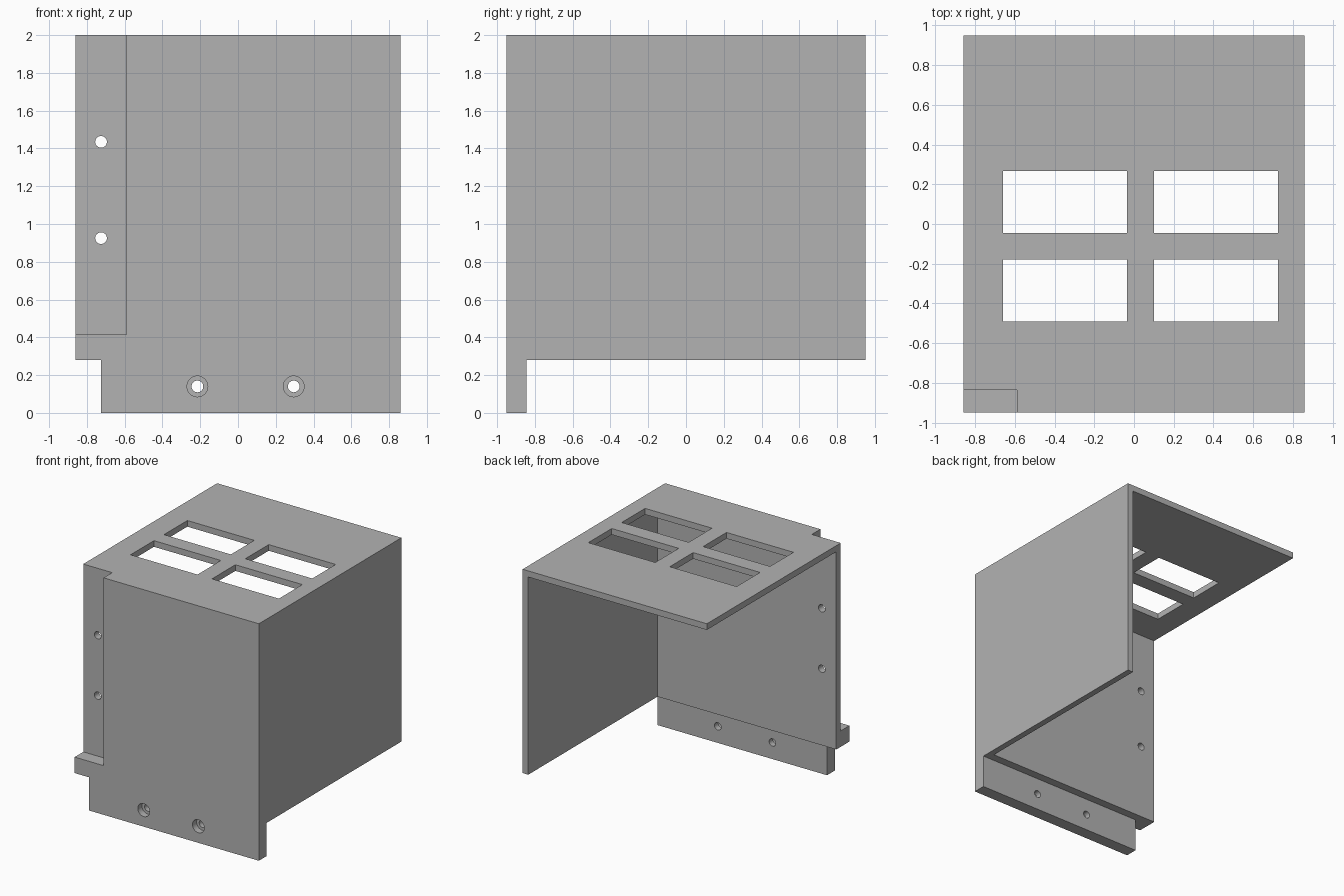
import bpy
import math
from mathutils import Vector

if "Cube" in bpy.data.objects:
    bpy.data.objects.remove(bpy.data.objects["Cube"], do_unlink=True)

W, D, H = 0.86, 0.95, 2.0      # half width, half depth, height
T = 0.052                      # sheet thickness
FLANGE_Z = 0.28                # top of the mounting flange
FAR = 1.2                      # cutters run past the outside

grey = bpy.data.materials.new("plain grey")
grey.use_nodes = True
colour = (0.45, 0.45, 0.45, 1)
grey.diffuse_color = colour
grey.node_tree.nodes["Principled BSDF"].inputs["Base Color"].default_value = colour


def box(name, low, high):
    low, high = Vector(low), Vector(high)
    bpy.ops.mesh.primitive_cube_add(size=1, location=(low + high) / 2)
    ob = bpy.context.object
    ob.name = name
    for v in ob.data.vertices:
        v.co *= high - low
    return ob


def drill(name, x, z, radius, y0, y1):
    bpy.ops.mesh.primitive_cylinder_add(
        vertices=32, radius=radius, depth=y1 - y0,
        location=(x, (y0 + y1) / 2, z), rotation=(math.pi / 2, 0, 0))
    bpy.context.object.name = name
    return bpy.context.object


housing = box("bracket_housing", (-W, -D, 0), (W, D, H))
housing.data.materials.append(grey)
inner_y = -0.775

# Open cavity leaving the top, the side wall and the thick front wall
cutters = [
    box("cavity_cutter", (-FAR, inner_y, -1), (W - T, FAR, H - T)),
    # Underside leaving the front flange, and the flange's end notch
    box("underside_cutter", (-FAR, -0.845, -1), (FAR, FAR, FLANGE_Z)),
    box("notch_cutter", (-FAR, -FAR, -1), (-0.725, FAR, FLANGE_Z)),
    # Tall recess at the front corner
    box("recess_cutter", (-FAR, -FAR, 0.415), (-0.59, -0.835, H + 1)),
]

# Four windows in the top
for x in (-0.66, 0.10):
    for y in (-0.49, -0.045):
        cutters.append(box("window_cutter", (x, y, H - 0.2),
                           (x + 0.625, y + 0.312, H + 0.2)))

# Screw holes in the recess
for z in (0.925, 1.435):
    cutters.append(drill("recess_hole_cutter", -0.725, z, 0.031, -FAR, -0.6))

# Counterbored screw holes in the flange
for x in (-0.215, 0.295):
    cutters.append(drill("flange_hole_cutter", x, 0.14, 0.031, -FAR, -0.6))
    cutters.append(drill("counterbore_cutter", x, 0.14, 0.055, -FAR, -D + 0.055))

for cutter in cutters:
    mod = housing.modifiers.new(cutter.name, "BOOLEAN")
    mod.operation = "DIFFERENCE"
    mod.solver = "EXACT"
    mod.object = cutter

# Bake the cuts and discard the cutters
bpy.context.view_layer.update()
graph = bpy.context.evaluated_depsgraph_get()
housing.data = bpy.data.meshes.new_from_object(housing.evaluated_get(graph))
housing.modifiers.clear()
for cutter in cutters:
    bpy.data.objects.remove(cutter, do_unlink=True)
housing.data.materials.clear()
housing.data.materials.append(grey)
for face in housing.data.polygons:
    face.material_index = 0

bpy.ops.object.select_all(action="DESELECT")
housing.select_set(True)
bpy.context.view_layer.objects.active = housing
bpy.ops.object.shade_smooth_by_angle(angle=math.radians(30))
